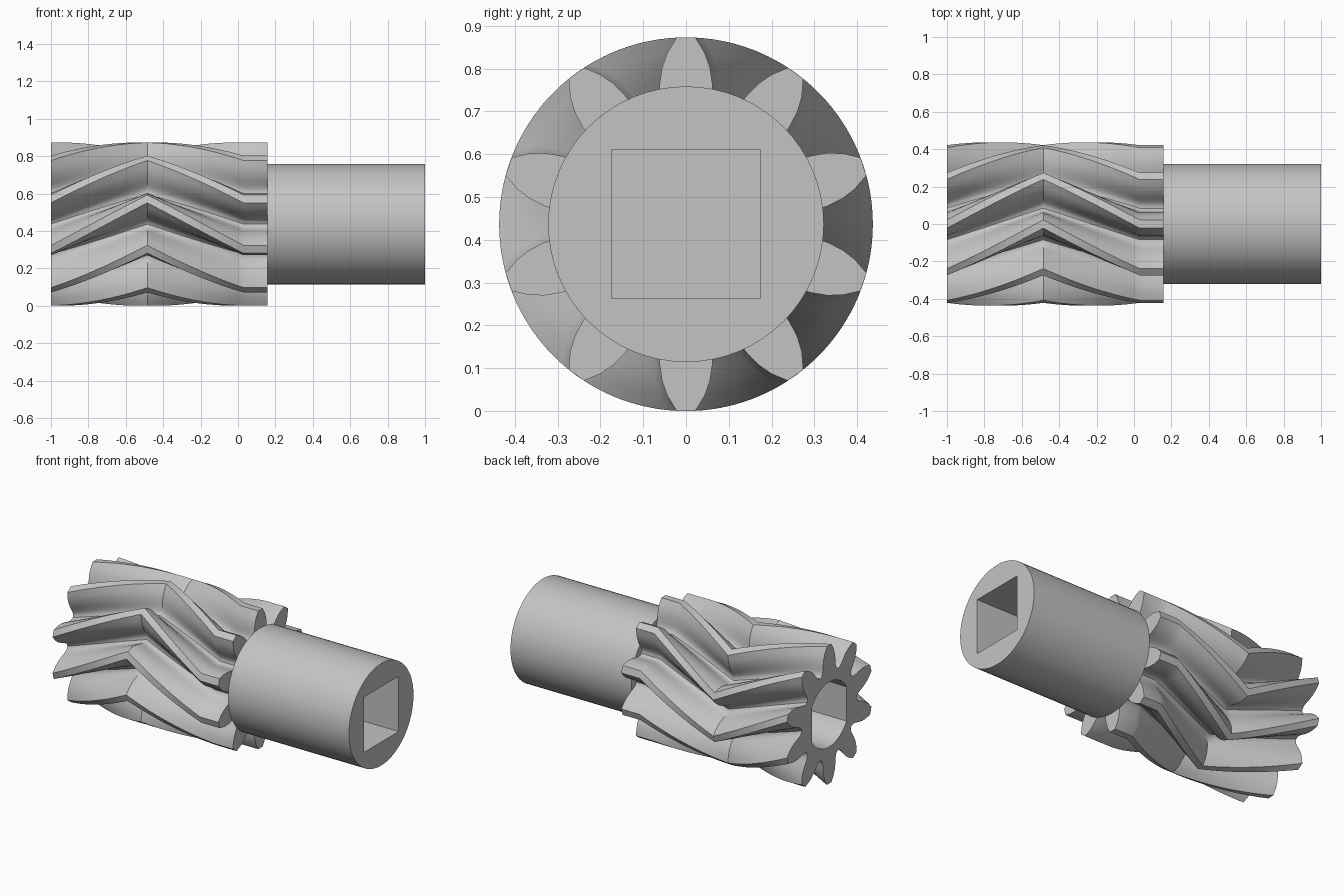
import bpy, bmesh, math
from math import radians, sin, cos

cube = bpy.data.objects.get("Cube")
if cube:
    bpy.data.objects.remove(cube, do_unlink=True)

AXIS_Z = 0.4365
TEETH = 10
PITCH = 2 * math.pi / TEETH
GEAR_START, APEX, HELIX_END, GEAR_END = -1.0, -0.485, 0.03, 0.157
TWIST = radians(36)

steel = bpy.data.materials.new("grey steel")
steel.use_nodes = True
colour = (0.55, 0.55, 0.55, 1)
steel.diffuse_color = colour
steel.node_tree.nodes["Principled BSDF"].inputs["Base Color"].default_value = colour


def loft(name, sections):
    """Skin a solid along x through (x, [(y, z), ...]) sections with capped ends."""
    bm = bmesh.new()
    rings = [[bm.verts.new((x, y, z + AXIS_Z)) for y, z in pts] for x, pts in sections]
    n = len(rings[0])
    for a, b in zip(rings, rings[1:]):
        for i in range(n):
            j = (i + 1) % n
            bm.faces.new((a[i], a[j], b[j], b[i]))
    bm.faces.new(rings[0])
    bm.faces.new(rings[-1])
    bmesh.ops.recalc_face_normals(bm, faces=bm.faces)
    mesh = bpy.data.meshes.new(name)
    bm.to_mesh(mesh)
    bm.free()
    mesh.materials.append(steel)
    obj = bpy.data.objects.new(name, mesh)
    bpy.context.collection.objects.link(obj)
    return obj


def arc(radius, start, end, steps):
    angles = [start + (end - start) * i / steps for i in range(steps + 1)]
    return [(radius * cos(a), radius * sin(a)) for a in angles]


def gear_section(turn):
    # Half tooth as (radius, degrees from the tooth centre), root to tip
    half = [(0.272, 18), (0.278, 15.2), (0.29, 13.2), (0.31, 11.7), (0.335, 10.6),
            (0.37, 8.7), (0.402, 6.3), (0.4365, 2.9)]
    tooth = [(r, -d) for r, d in half] + [(r, d) for r, d in reversed(half[1:])]
    pts = []
    for k in range(TEETH):
        for r, d in tooth:
            a = math.pi / 2 + k * PITCH + radians(d) + turn
            pts.append((r * cos(a), r * sin(a)))
    return pts


def cut(obj, cutter):
    cutter.hide_render = True
    mod = obj.modifiers.new("bore", 'BOOLEAN')
    mod.operation = 'DIFFERENCE'
    mod.solver = 'EXACT'
    mod.object = cutter
    bpy.context.view_layer.objects.active = obj
    bpy.ops.object.modifier_apply(modifier=mod.name)
    bpy.data.objects.remove(cutter, do_unlink=True)


# Herringbone gear with a short straight run beside the shaft
STEPS = 14
half_length = APEX - GEAR_START
stations = [GEAR_START + half_length * i / STEPS for i in range(2 * STEPS + 1)]
sections = [(x, gear_section(-TWIST * (1 - abs(x - APEX) / half_length))) for x in stations]
sections.append((GEAR_END, gear_section(0)))
gear = loft("herringbone_gear", sections)

# Round bore with two flats in the gear end
bore_r, flat = 0.205, 0.174
corner = math.acos(flat / bore_r)
profile = arc(bore_r, corner, math.pi - corner, 12) + arc(bore_r, math.pi + corner, 2 * math.pi - corner, 12)
cut(gear, loft("flatted_bore", [(-1.1, profile), (0.05, profile)]))

# Cylindrical shaft with a square drive socket
circle = arc(0.322, 0, 2 * math.pi, 64)[:-1]
shaft = loft("shaft", [(GEAR_END, circle), (1.0, circle)])
square = [(-flat, -flat), (flat, -flat), (flat, flat), (-flat, flat)]
cut(shaft, loft("square_socket", [(0.25, square), (1.1, square)]))

# Smooth flanks and barrel, crisp edges
for obj in (gear, shaft):
    bpy.ops.object.select_all(action='DESELECT')
    obj.select_set(True)
    bpy.context.view_layer.objects.active = obj
    bpy.ops.object.shade_smooth_by_angle(angle=radians(30))
